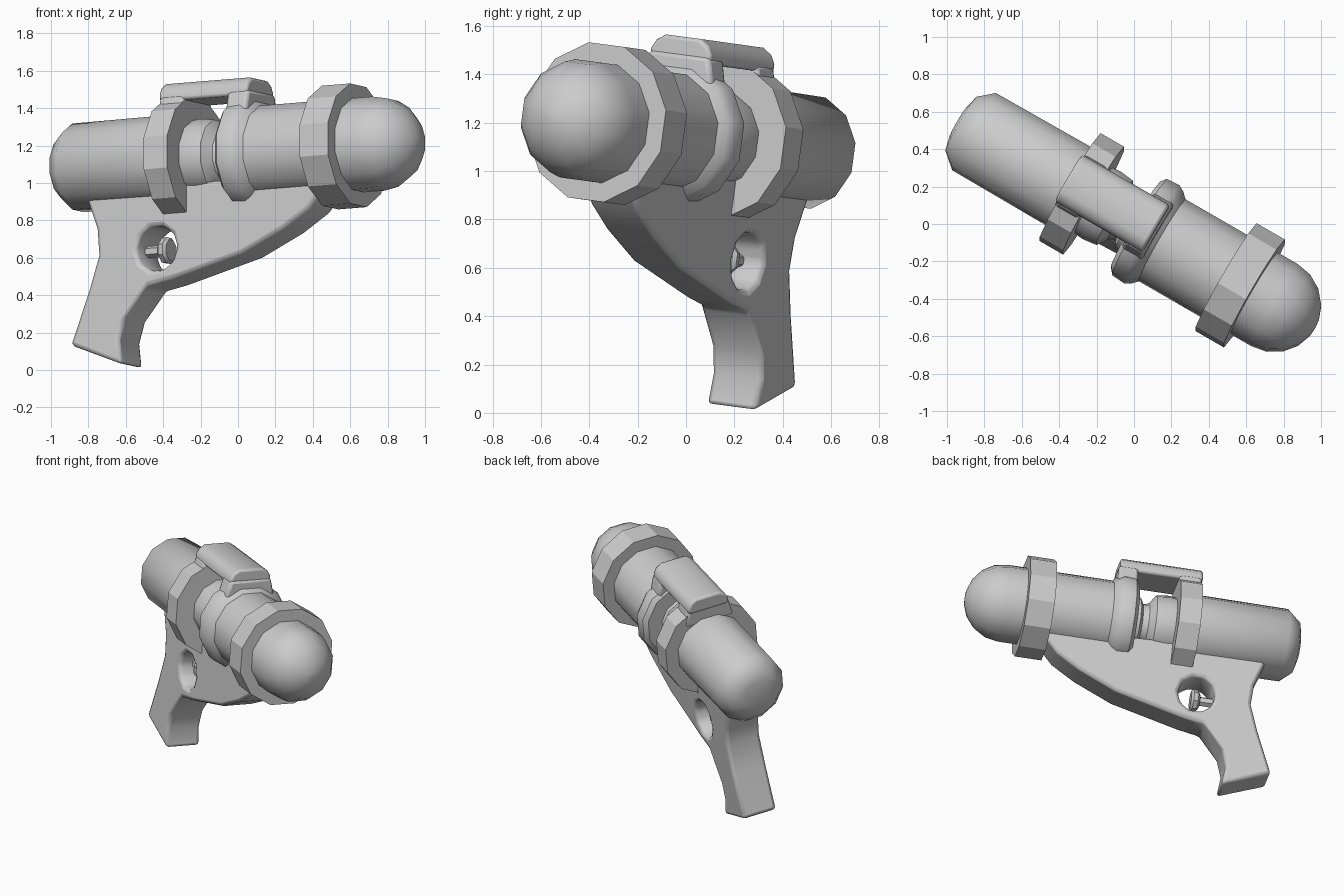
import bpy, bmesh
from math import radians, sin, cos, pi
from mathutils import Matrix, Vector

if "Cube" in bpy.data.objects:
    bpy.data.objects.remove(bpy.data.objects["Cube"])

# Local frame: x along the barrel, z up; the whole toy is yawed, pitched and rolled
POSE = (Matrix.Translation((0, 0, 1.15)) @ Matrix.Rotation(radians(-30), 4, 'Z')
        @ Matrix.Rotation(radians(-4), 4, 'Y') @ Matrix.Rotation(radians(-6.5), 4, 'X'))


def finish(name, bm, angle=40):
    bmesh.ops.recalc_face_normals(bm, faces=bm.faces)
    me = bpy.data.meshes.new(name)
    bm.to_mesh(me)
    bm.free()
    ob = bpy.data.objects.new(name, me)
    bpy.context.collection.objects.link(ob)
    ob.matrix_world = POSE
    smooth(ob, angle)
    return ob


def smooth(ob, angle=40):
    bpy.ops.object.select_all(action='DESELECT')
    ob.select_set(True)
    bpy.context.view_layer.objects.active = ob
    bpy.ops.object.shade_smooth_by_angle(angle=radians(angle))


def lathe(name, profile, sides=12, z=0.0, angle=40):
    """Turn (x, radius) points around the barrel axis, closed by flat caps."""
    bm = bmesh.new()
    rings = []
    for x, r in profile:
        rings.append([bm.verts.new((x, r * cos(2 * pi * (i + .5) / sides),
                                    z + r * sin(2 * pi * (i + .5) / sides)))
                      for i in range(sides)])
    for a, b in zip(rings, rings[1:]):
        for i in range(sides):
            j = (i + 1) % sides
            bm.faces.new((a[i], a[j], b[j], b[i]))
    bm.faces.new(rings[0])
    bm.faces.new(rings[-1])
    return finish(name, bm, angle)


def prism(name, pts, depth):
    """Extrude a closed loop of 3D points along depth."""
    bm = bmesh.new()
    face = bm.faces.new([bm.verts.new(p) for p in pts])
    new = bmesh.ops.extrude_face_region(bm, geom=[face])['geom']
    bmesh.ops.translate(bm, vec=Vector(depth),
                        verts=[g for g in new if isinstance(g, bmesh.types.BMVert)])
    return finish(name, bm)


def bevel(ob, width, segments=2):
    m = ob.modifiers.new("Bevel", 'BEVEL')
    m.width, m.segments = width, segments
    m.limit_method, m.angle_limit = 'ANGLE', radians(35)


# Barrel pieces: rear tube, waisted chamber, front tube with domed muzzle
lathe("rear_barrel", [(-1.09, .09), (-1.07, .17), (-.99, .24), (-.30, .245)])
lathe("chamber", [(-.30, .20), (-.20, .21), (-.12, .20), (-.08, .14),
                  (-.04, .13), (-.02, .17), (.05, .17)])
dome = [(.87 + .25 * sin(a), .255 * cos(a)) for a in (radians(d) for d in (0, 20, 40, 60, 78))]
lathe("front_barrel", [(.08, .255), (.60, .255)] + dome + [(1.12, .005)])

# Rings around the barrel
lathe("front_ring", [(.57, .25), (.57, .335), (.745, .335), (.745, .25)], angle=25)
lathe("rear_ring", [(-.395, .24), (-.395, .335), (-.25, .335), (-.25, .20)], angle=25)
lathe("collar", [(.01, .16), (.01, .27), (.035, .30), (.11, .305), (.145, .285), (.18, .25)])

# Top rail with its two mounts
half = [(.145, .30), (.145, .34), (.125, .375), (.085, .40)]
section = half + [(-y, z) for y, z in reversed(half)]
rail = prism("top_rail", [(-.405, y, z) for y, z in section], (.545, 0, 0))
bevel(rail, .015)
for name, x0, x1 in (("rear_mount", -.40, -.25), ("front_mount", .02, .15)):
    pts = [(x0, -.18, .20), (x0, .18, .20), (x0, .145, .33), (x0, -.145, .33)]
    bevel(prism(name, pts, (x1 - x0, 0, 0)), .02)

# Body and grip in one side profile
T = .12
outline = [(-.85, -.12), (-.867, -.20), (-.81, -.356), (-.80, -.50), (-.86, -.68),
           (-.975, -.97), (-.66, -1.094), (-.675, -.96), (-.638, -.84), (-.51, -.69),
           (-.37, -.665), (.09, -.55), (.345, -.435), (.50, -.34), (.59, -.24), (.59, -.17)]
body = prism("body_grip", [(x, -T, z) for x, z in outline], (0, 2 * T, 0))

# Trigger hole cut through the body
cutter = prism("hole_cutter", [(-.44 + .125 * cos(2 * pi * i / 10), -.3,
                                -.485 + .125 * sin(2 * pi * i / 10)) for i in range(10)],
               (0, .6, 0))
cut = body.modifiers.new("Hole", 'BOOLEAN')
cut.operation, cut.solver, cut.object = 'DIFFERENCE', 'EXACT', cutter
bpy.context.view_layer.objects.active = body
bpy.ops.object.modifier_apply(modifier="Hole")
bpy.data.objects.remove(cutter)
bevel(body, .022)
smooth(body)

# Push-button trigger
lathe("trigger_stem", [(-.60, .032), (-.46, .032)], 6, -.485, 30)
lathe("trigger_button", [(-.475, .045), (-.46, .07), (-.43, .075), (-.415, .06)], 8, -.485)
